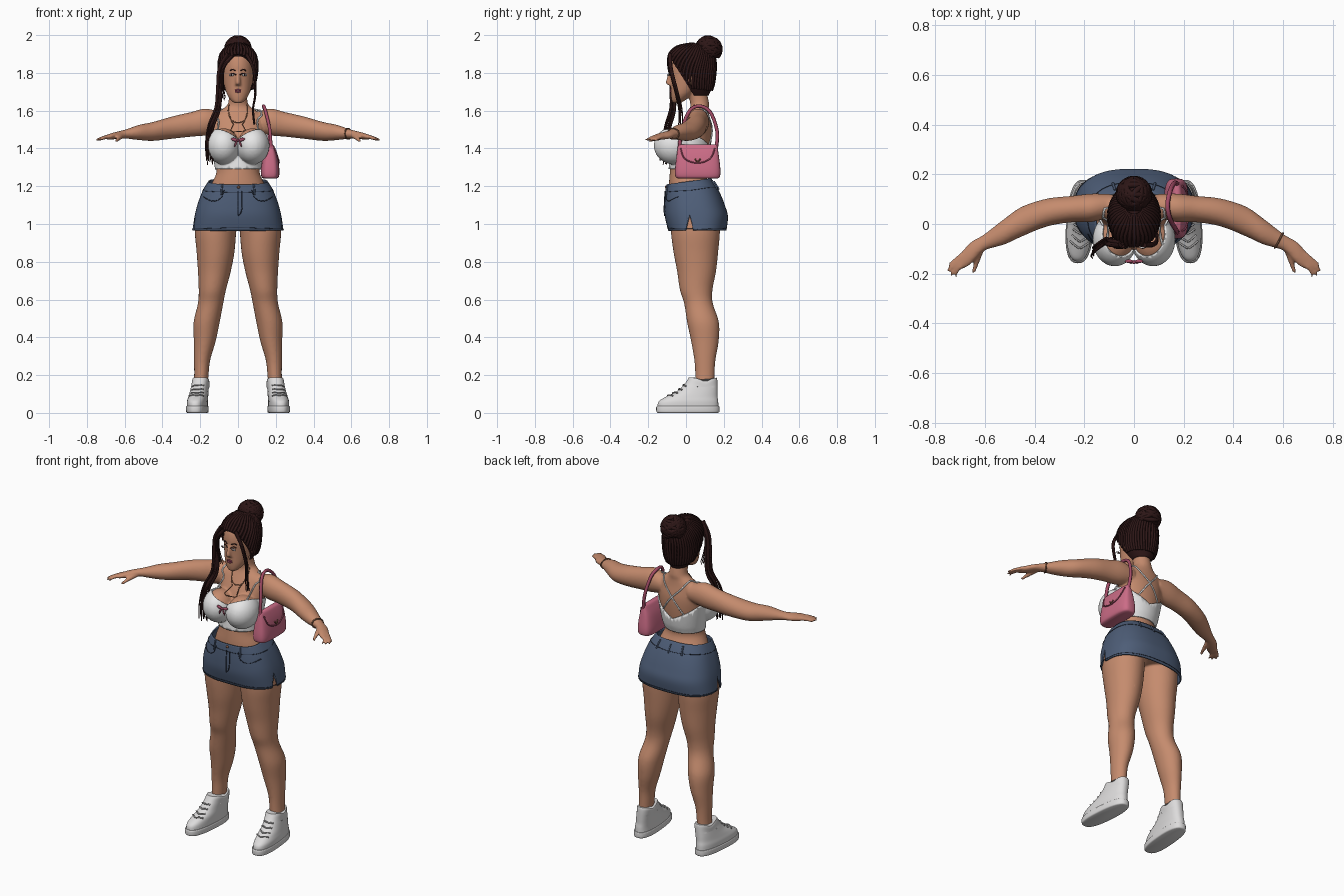
import bpy, bmesh, math, random
from mathutils import Matrix, Vector

random.seed(4)
if "Cube" in bpy.data.objects:
    bpy.data.objects.remove(bpy.data.objects["Cube"])


def material(name, *rgb):
    m = bpy.data.materials.new(name)
    m.use_nodes = True
    m.diffuse_color = (*rgb, 1)
    m.node_tree.nodes["Principled BSDF"].inputs["Base Color"].default_value = (*rgb, 1)
    return m


skin = material("warm skin", .56, .26, .155)
hair = material("dark brown hair", .026, .008, .008)
cotton = material("white cotton", .8, .8, .8)
leather = material("white leather", .72, .71, .71)
lace = material("grey lace", .45, .44, .44)
denim = material("blue denim", .075, .11, .185)
stitch = material("dark denim", .02, .028, .05)
pink = material("pink leather", .6, .15, .24)
rose = material("deep rose", .36, .07, .13)
bronze = material("bronze", .2, .09, .05)


def spline(rows, n=5):
    """Smooth curve through rows of numbers."""
    out = []
    for i in range(len(rows) - 1):
        a, b, c, d = (rows[max(0, min(len(rows) - 1, i + k))] for k in (-1, 0, 1, 2))
        for s in range(n):
            t = s / n
            out.append([q + t / 2 * (r - p + t * (2*p - 5*q + 4*r - u + t * (3*q - p - 3*r + u)))
                        for p, q, r, u in zip(a, b, c, d)])
    return out + [list(rows[-1])]


def loft(bm, rows, axis=2, side=1, power=2, seg=40, caps=True):
    """Tube through rows of (x, y, z, radius, radius), rings square to an axis."""
    u, v = [k for k in range(3) if k != axis]
    rings = []
    for row in spline(rows):
        ring = []
        for i in range(seg):
            a = math.tau * i / seg
            co = Vector(row[:3])
            for k, w, r in ((u, math.cos(a), row[3]), (v, math.sin(a), row[4])):
                co[k] += math.copysign(abs(w) ** (2 / power), w) * max(r, .001)
            co.x *= side
            ring.append(bm.verts.new(co))
        rings.append(ring)
    for a, b in zip(rings, rings[1:]):
        for i in range(seg):
            j = (i + 1) % seg
            bm.faces.new((a[i], a[j], b[j], b[i]))
    if caps:
        bm.faces.new(rings[0])
        bm.faces.new(rings[-1])


def ball(bm, loc, size, turn=0):
    m = Matrix.Translation(loc) @ Matrix.Rotation(turn, 4, 'Y') @ Matrix.Diagonal((*size, 1))
    bmesh.ops.create_uvsphere(bm, u_segments=24, v_segments=14, radius=1, matrix=m)


def finish(name, bm, mat, sharp=None):
    bmesh.ops.recalc_face_normals(bm, faces=bm.faces)
    me = bpy.data.meshes.new(name)
    bm.to_mesh(me)
    bm.free()
    me.shade_smooth()
    if sharp:
        me.set_sharp_from_angle(angle=math.radians(sharp))
    me.materials.append(mat)
    ob = bpy.data.objects.new(name, me)
    bpy.context.collection.objects.link(ob)
    return ob


def modify(ob, kind, **settings):
    m = ob.modifiers.new(kind.title(), kind)
    for k, v in settings.items():
        setattr(m, k, v)


def bake(ob):
    dg = bpy.context.evaluated_depsgraph_get()
    dg.update()
    me = bpy.data.meshes.new_from_object(ob.evaluated_get(dg))
    ob.modifiers.clear()
    ob.data = me
    bpy.context.view_layer.update()
    return ob


def fuse(ob, voxel):
    modify(ob, 'REMESH', mode='VOXEL', voxel_size=voxel, use_smooth_shade=True)
    modify(ob, 'SMOOTH', factor=.5, iterations=5)
    modify(ob, 'DECIMATE', ratio=.4)
    return bake(ob)


def cords(name, paths, radius, mat, on=None, taper=False):
    """Round cords along paths, optionally laid on a surface."""
    cu = bpy.data.curves.new(name, 'CURVE')
    cu.dimensions, cu.bevel_depth, cu.bevel_resolution, cu.use_fill_caps = '3D', radius, 1, True
    for path in paths:
        pts = [Vector(p) for p in spline(path)]
        if on:
            hits = [on.closest_point_on_mesh(p) for p in pts]
            pts = [h[1] + h[2] * radius * .5 for h in hits]
        sp = cu.splines.new('POLY')
        sp.points.add(len(pts) - 1)
        for i, p in enumerate(pts):
            sp.points[i].co = (*p, 1)
            sp.points[i].radius = 1 - .8 * i / len(pts) if taper else 1
    cu.materials.append(mat)
    ob = bpy.data.objects.new(name, cu)
    bpy.context.collection.objects.link(ob)


def both(*path):
    return [[(s * x, y, z) for x, y, z in path] for s in (1, -1)]


# Torso and bust, shared by the body and the top
def torso(bm):
    loft(bm, [(0, .06, 1, .15, .12), (0, .055, 1.08, .185, .14), (0, .02, 1.2, .145, .11),
              (0, .008, 1.27, .115, .094), (0, .02, 1.33, .12, .1), (0, .035, 1.42, .133, .098),
              (0, .05, 1.5, .14, .086), (0, .062, 1.57, .135, .062), (0, .07, 1.61, .08, .05),
              (0, .072, 1.64, .052, .05), (0, .055, 1.72, .047, .05)])
    for s in (1, -1):
        ball(bm, (s * .077, -.063, 1.415), (.082, .1, .092))


# Body: legs, arms, hands and head fused into one skin
bm = bmesh.new()
torso(bm)
for s in (1, -1):
    loft(bm, [(.1, .05, 1.1, .11, .125), (.118, .05, .97, .11, .13), (.119, .052, .85, .1, .118),
              (.125, .056, .75, .087, .103), (.136, .054, .65, .072, .086), (.145, .066, .58, .067, .076),
              (.166, .09, .48, .069, .084), (.176, .1, .38, .058, .073), (.19, .1, .28, .043, .056),
              (.194, .1, .2, .038, .051), (.2, .1, .1, .036, .05)], side=s)
    loft(bm, [(.09, .075, 1.54, .045, .05), (.17, .065, 1.54, .057, .071), (.25, .06, 1.527, .053, .065),
              (.35, .046, 1.51, .056, .059), (.45, .01, 1.49, .06, .05), (.52, -.03, 1.485, .052, .041),
              (.59, -.067, 1.477, .035, .025), (.62, -.087, 1.473, .035, .021),
              (.66, -.12, 1.466, .045, .018), (.69, -.145, 1.46, .036, .014)], axis=0, side=s)
    for k, (x, y) in enumerate(((.745, -.165), (.752, -.19), (.738, -.208), (.718, -.218))):
        loft(bm, [(.66, -.1 - k * .015, 1.465, .012, .012), (.7, -.131 - k * .014, 1.46, .013, .011),
                  (x, y, 1.445, .008, .008)], axis=0, side=s, seg=12)
    loft(bm, [(.61, -.09, 1.468, .014, .014), (.63, -.145, 1.455, .012, .013),
              (.645, -.195, 1.44, .008, .008)], axis=1, side=s, seg=12)
    ball(bm, (s * .084, .03, 1.765), (.012, .02, .032))
loft(bm, [(0, -.05, 1.64, .018, .02), (0, -.04, 1.655, .038, .036), (0, -.02, 1.69, .06, .06),
          (0, .003, 1.74, .074, .084), (0, .016, 1.79, .081, .1), (0, .025, 1.84, .083, .11),
          (0, .03, 1.89, .075, .1), (0, .035, 1.93, .04, .06)])
loft(bm, [(0, -.084, 1.735, .016, .012), (0, -.09, 1.75, .014, .018), (0, -.083, 1.8, .008, .01)], seg=12)
body = fuse(finish("body", bm, skin), .0065)

# Face details
for s, word in ((1, "left"), (-1, "right")):
    for part, dx, z, size, mat in (("eye", .035, 1.789, (.014, .005, .006), cotton),
                                   ("iris", .035, 1.789, (.006, .007, .006), hair)):
        bm = bmesh.new()
        y = body.closest_point_on_mesh((s * dx, -.12, z))[1].y
        ball(bm, (s * dx, y, z), size)
        finish(f"{word}_{part}", bm, mat)
cords("eyebrows", both((.018, -.1, 1.81), (.038, -.1, 1.818), (.056, -.09, 1.81)), .003, hair, body)
cords("eyelashes", both((.02, -.1, 1.791), (.036, -.1, 1.797), (.052, -.09, 1.791)), .0025, hair, body)
cords("lips", [[(-.02, -.1, z), (0, -.11, z + d), (.02, -.1, z)] for z, d in ((1.707, .003), (1.702, -.004))],
      .0045, rose, body)

# Crop top: half of the torso surface, trimmed along the neckline, then mirrored
bm = bmesh.new()
torso(bm)
top = fuse(finish("crop_top", bm, cotton), .0075)
bm = bmesh.new()
bm.from_mesh(top.data)
for co, no in (((0, 0, 0), (-1, 0, 0)), ((0, 0, 1.29), (0, 0, -1)), ((0, -.12, 1.45), (-.5, .3, 1))):
    bmesh.ops.bisect_plane(bm, geom=bm.verts[:] + bm.edges[:] + bm.faces[:], plane_co=co,
                           plane_no=no, clear_outer=True)
bm.to_mesh(top.data)
bm.free()
modify(top, 'MIRROR', merge_threshold=.004)
modify(top, 'SOLIDIFY', thickness=.008, offset=1)
bake(top)
cords("top_straps", both((.115, -.09, 1.49), (.12, -.01, 1.57), (.105, .07, 1.63), (.06, .14, 1.57),
                         (0, .16, 1.51), (-.08, .15, 1.41)), .0045, cotton, body)
bm = bmesh.new()
for s in (1, -1):
    ball(bm, (s * .019, -.15, 1.447), (.018, .007, .009), s * -.25)
    ball(bm, (s * .012, -.155, 1.425), (.005, .005, .018), s * -.4)
ball(bm, (0, -.153, 1.444), (.007, .008, .007))
finish("bow", bm, rose)

# Skirt: flared tube with two side slits
bm = bmesh.new()
loft(bm, [(0, .015, 1.222, .153, .115), (0, .03, 1.17, .184, .136), (0, .045, 1.1, .211, .155),
          (0, .055, 1.04, .226, .163), (0, .06, .965, .237, .15)], power=2.6, seg=72, caps=False)
for v in bm.verts:
    v.co.z += .13 * v.co.y * max(0, v.co.z - 1.08) / .14
skirt = finish("skirt", bm, denim, 50)
modify(skirt, 'SOLIDIFY', thickness=.008, offset=0)
bm = bmesh.new()
for s in (1, -1):
    bmesh.ops.create_cone(bm, segments=4, radius1=1, radius2=.02, depth=1, cap_ends=True,
                          matrix=Matrix.Translation((s * .23, .02, 1)) @ Matrix.Diagonal((.08, .025, .1, 1)))
cutter = finish("slit_cutter", bm, denim)
cutter.hide_render = True
modify(skirt, 'BOOLEAN', object=cutter, operation='DIFFERENCE', solver='EXACT')
bake(skirt)
bpy.data.objects.remove(cutter)


def around(z, rx, ry, cy, tilt=0):
    return [(rx * math.cos(a), cy + ry * math.sin(a), z + tilt * math.sin(a))
            for a in (math.tau * k / 16 for k in range(17))]


cords("skirt_seams", [around(1.185, .2, .16, .02, .014), around(.975, .26, .18, .06)], .0015, stitch, skirt)
cords("skirt_pockets", both((.08, -.14, 1.185), (.1, -.14, 1.14), (.15, -.12, 1.125), (.2, -.05, 1.15)),
      .0022, stitch, skirt)
cords("skirt_fly", [[(0, -.15, 1.18), (0, -.15, 1.11), (0, -.15, 1.04)],
                    [(.022, -.15, 1.18), (.022, -.15, 1.09), (.012, -.15, 1.05), (0, -.15, 1.04)]],
      .0028, stitch, skirt)
cords("belt_loops", [[(x, y, 1.225 + .1 * y), (x * 1.06, y * 1.1, 1.17 + .1 * y)] for x, y in
                     ((.09, -.12), (-.09, -.12), (.08, .15), (-.08, .15), (0, .17))], .005, denim, skirt)
bm = bmesh.new()
ball(bm, (.003, -.106, 1.195), (.008, .006, .008))
finish("skirt_button", bm, bronze)

# Shoes: sole, upper and laces, toes turned out
for s, word in ((1, "left"), (-1, "right")):
    bm = bmesh.new()
    loft(bm, [(0, .01, 0, .05, .158), (0, .01, .006, .056, .167), (0, .01, .03, .057, .168),
              (0, .011, .036, .054, .165)], power=2.6)
    sole = finish(word + "_sole", bm, leather, 40)
    bm = bmesh.new()
    loft(bm, [(0, .01, .03, .053, .162), (0, .013, .06, .053, .158), (-.003, .03, .085, .051, .138),
              (-.006, .06, .115, .048, .108), (-.01, .079, .15, .046, .089), (-.012, .088, .175, .046, .079),
              (-.012, .09, .187, .043, .074)], power=2.4)
    for v in bm.verts:
        if v.co.z > .14:
            v.co.z -= .02 * math.exp(-((v.co.y - .1) / .035) ** 2)
    upper = finish(word + "_upper", bm, leather, 60)
    laces = [[(-.036, y + .015, z - .01), (-.005, y - .02, z + .015), (.03, y + .015, z - .01)]
             for y, z in ((-.085, .095), (-.062, .115), (-.04, .135), (-.02, .155))]
    bpy.context.view_layer.update()
    cords(word + "_laces", laces, .004, lace, upper)
    for part in (sole, upper, bpy.data.objects[word + "_laces"]):
        part.location = (s * .216, 0, 0)
        part.rotation_euler.z = s * .08
        part.scale.x = s

# Hair: cap cut along the hairline, combed locks, bun and loose strands
bm = bmesh.new()
loft(bm, [(0, .06, 1.68, .05, .06), (0, .05, 1.73, .08, .09), (0, .036, 1.79, .094, .114),
          (0, .03, 1.85, .097, .123), (0, .03, 1.9, .086, .113), (0, .035, 1.935, .055, .08),
          (0, .04, 1.95, .01, .02)])
bmesh.ops.bisect_plane(bm, geom=bm.verts[:] + bm.edges[:] + bm.faces[:], plane_co=(0, -.08, 1.875),
                       plane_no=(0, 1.6, 1), clear_inner=True)
cap = finish("hair_cap", bm, hair)
bpy.context.view_layer.update()
locks = []
for i in range(44):
    a = math.tau * i / 44
    x, y = .11 * math.sin(a), .03 - .125 * math.cos(a)
    z = max(1.7, 1.875 - 1.6 * (y + .08))
    locks.append([(x, y, z), (x * .95, y * .8 + .02, (z + 1.93) / 2), (x * .3, .07 + y * .3, 1.935)])
cords("combed_locks", locks, .008, hair, cap)
bm = bmesh.new()
ball(bm, (0, .12, 1.925), (.062, .062, .062))
finish("bun", bm, hair)
coils = []
for i in range(14):
    turn = Matrix.Rotation(i * .9, 3, 'Z') @ Matrix.Rotation(random.uniform(.3, 1.5), 3, 'X')
    coils.append([turn @ Vector(p) + Vector((0, .12, 1.925)) for p in around(.02, .058, .058, 0)])
cords("bun_coils", coils, .0135, hair)


def strands(name, path, count, spread, radius):
    paths = []
    for _ in range(count):
        off = [random.uniform(-spread, spread) for k in range(3)]
        paths.append([[c + o * (.4 + i / len(path)) for c, o in zip(p, off)] for i, p in enumerate(path)])
    cords(name, paths, radius, hair, taper=True)


strands("long_strands", [(-.05, -.08, 1.9), (-.092, -.075, 1.82), (-.1, -.07, 1.7), (-.108, -.07, 1.61),
                         (-.142, -.095, 1.52), (-.155, -.11, 1.42), (-.148, -.12, 1.33)], 12, .016, .01)
strands("left_strands", [(.045, -.085, 1.9), (.085, -.08, 1.82), (.096, -.05, 1.7), (.084, -.03, 1.61),
                         (.092, -.03, 1.53)], 6, .009, .0075)
strands("right_temple", [(-.03, -.09, 1.89), (-.075, -.09, 1.83), (-.085, -.07, 1.74), (-.075, -.05, 1.66)],
        5, .008, .007)

# Shoulder bag: body, flap edge, clasp and strap
bm = bmesh.new()
loft(bm, [(.17, .062, 1.24, .03, .1), (.17, .062, 1.25, .046, .117), (.17, .062, 1.29, .049, .12),
          (.171, .062, 1.36, .038, .112), (.173, .062, 1.41, .02, .104), (.173, .062, 1.422, .01, .098)],
     power=3.5)
bag = finish("bag", bm, pink, 60)
bpy.context.view_layer.update()
cords("bag_flap_edge", [[(.22, -.035, 1.41), (.23, -.01, 1.35), (.23, .062, 1.325), (.23, .13, 1.35),
                         (.22, .16, 1.41)]], .004, rose, bag)
cords("bag_clasp", [[(.25, .062 + d, 1.352), (.25, .062, 1.33)] for d in (-.015, .015)], .004, bronze, bag)
cords("bag_strap", [[(.175, -.035, 1.4), (.168, -.022, 1.5), (.145, .02, 1.6), (.135, .075, 1.624),
                     (.145, .13, 1.59), (.162, .165, 1.49), (.175, .16, 1.4)]], .0095, rose)

# Jewellery
cords("necklaces", [[(-.065, .03, 1.64), (-.045, -.05, 1.58), (0, -.08, z), (.045, -.05, 1.58),
                     (.065, .03, 1.64)] for z in (1.57, 1.52)], .0025, bronze, body)
cords("bracelet", [[(.585 + .02 * math.sin(a), -.064 + .036 * math.sin(a), 1.477 + .03 * math.cos(a))
                    for a in (math.tau * k / 12 for k in range(13))]], .004, bronze, body)
